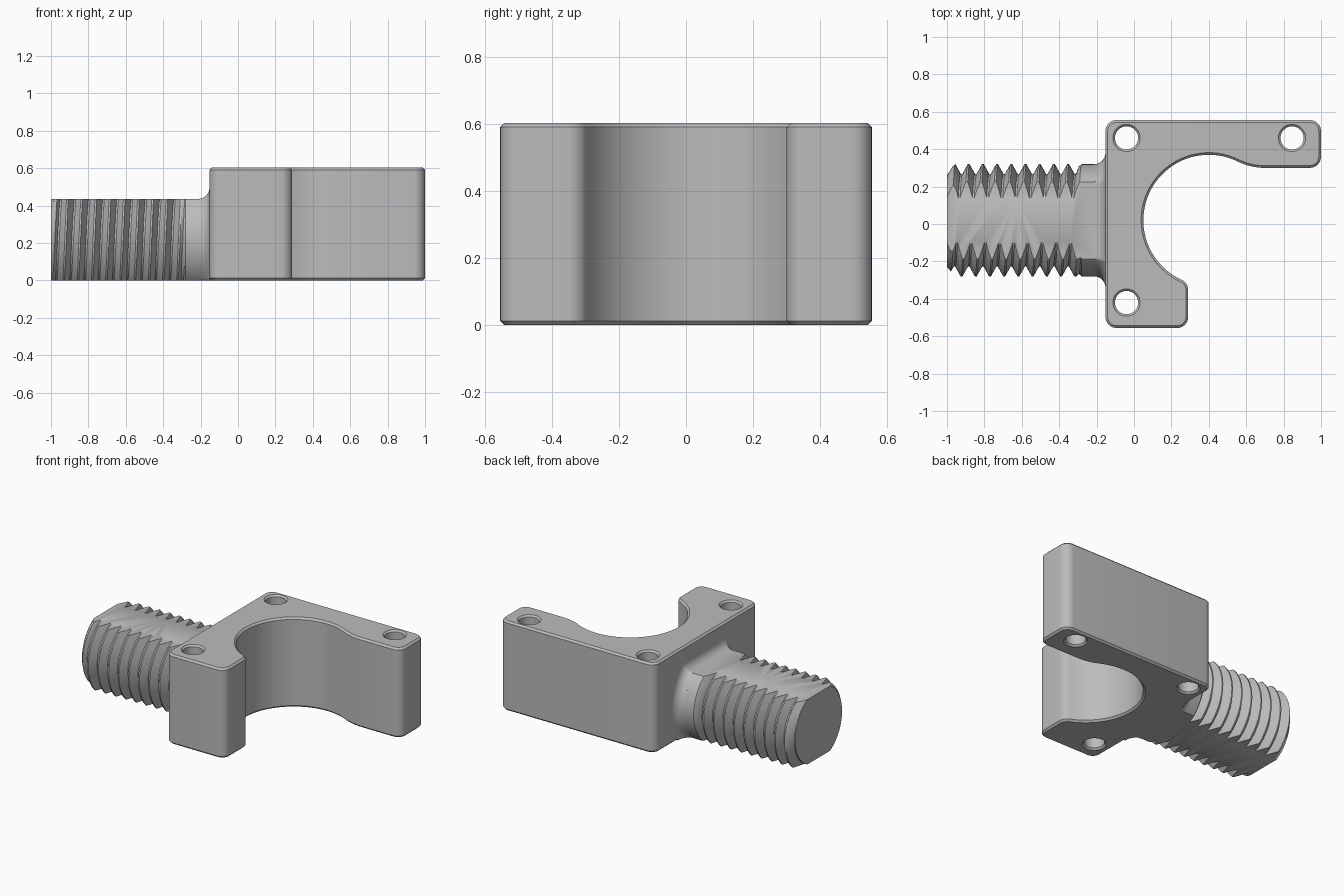
import bpy, bmesh
from math import sin, cos, pi, radians, tau

cube = bpy.data.objects.get("Cube")
if cube:
    bpy.data.objects.remove(cube, do_unlink=True)

grey = bpy.data.materials.new("plain grey")
grey.use_nodes = True
COLOUR = (0.5, 0.5, 0.5, 1)
grey.diffuse_color = COLOUR
grey.node_tree.nodes["Principled BSDF"].inputs["Base Color"].default_value = COLOUR


def clamp(v, low=0.0, high=1.0):
    return max(low, min(high, v))


def make_object(name, bm):
    bmesh.ops.recalc_face_normals(bm, faces=bm.faces[:])
    mesh = bpy.data.meshes.new(name)
    bm.to_mesh(mesh)
    bm.free()
    mesh.materials.append(grey)
    obj = bpy.data.objects.new(name, mesh)
    bpy.context.collection.objects.link(obj)
    return obj


def activate(obj):
    bpy.ops.object.select_all(action='DESELECT')
    obj.select_set(True)
    bpy.context.view_layer.objects.active = obj


def skin(bm, rows, closed):
    """Join rows of points with quads."""
    verts = [[bm.verts.new(p) for p in row] for row in rows]
    count = len(rows[0])
    for a, b in zip(verts, verts[1:]):
        for i in range(count if closed else count - 1):
            k = (i + 1) % count
            bm.faces.new((a[i], a[k], b[k], b[i]))
    return verts


def fill_holes(bm):
    bmesh.ops.holes_fill(bm, edges=[e for e in bm.edges if e.is_boundary], sides=0)


# Bracket body: outline of arcs (centre x, centre y, radius, start, end, steps)
HEIGHT, CHAMFER, R = 0.603, 0.012, 0.06
ARCS = [
    (-0.093, -0.496, R, 180, 270, 8),
    (0.23, -0.496, R, 270, 360, 8),
    (0.23, -0.353, R, 0, 65.5, 6),
    (0.40, 0.02, 0.35, 245.5, 63.7, 40),
    (0.70, 0.628, 0.328, 243.7, 270, 8),
    (0.94, 0.36, R, 270, 360, 8),
    (0.94, 0.496, R, 0, 90, 8),
    (-0.093, 0.496, R, 90, 180, 8),
]
bm = bmesh.new()
outline = []
for cx, cy, r, start, end, steps in ARCS:
    for i in range(steps + 1):
        a = radians(start + (end - start) * i / steps)
        outline.append(bm.verts.new((cx + r * cos(a), cy + r * sin(a), 0)))
bmesh.ops.remove_doubles(bm, verts=bm.verts[:], dist=0.002)
base = bm.faces.new([v for v in outline if v.is_valid])
top = bmesh.ops.extrude_face_region(bm, geom=[base], use_keep_orig=True)["geom"]
for v in top:
    if isinstance(v, bmesh.types.BMVert):
        v.co.z = HEIGHT
rims = [e for e in bm.edges if abs(e.verts[0].co.z - e.verts[1].co.z) < 0.001]
bmesh.ops.recalc_face_normals(bm, faces=bm.faces[:])
bmesh.ops.bevel(bm, geom=rims, offset=CHAMFER, segments=1, affect='EDGES',
                clamp_overlap=False)
bracket = make_object("bracket_body", bm)

# Countersunk screw holes
bm = bmesh.new()
for hx, hy in ((-0.04, 0.46), (0.845, 0.46), (-0.04, -0.42)):
    rows = [[(hx + r * cos(tau * i / 40), hy + r * sin(tau * i / 40), z) for i in range(40)]
            for r, z in ((0.083, -0.01), (0.062, 0.011),
                         (0.062, HEIGHT - 0.011), (0.083, HEIGHT + 0.01))]
    rings = skin(bm, rows, True)
    bm.faces.new(rings[0])
    bm.faces.new(rings[-1])
cutter = make_object("hole_cutter", bm)
cutter.hide_render = True
activate(bracket)
cut = bracket.modifiers.new("holes", 'BOOLEAN')
cut.operation = 'DIFFERENCE'
cut.solver = 'EXACT'
cut.object = cutter
bpy.ops.object.modifier_apply(modifier=cut.name)
bpy.data.objects.remove(cutter, do_unlink=True)

# Threaded shank: helical sheet, then flattened above and below
RADIUS, DEPTH, PITCH = 0.30, 0.052, 0.076
YC, FLAT = 0.02, 0.436
ZC = FLAT / 2
CREST_X, START_X, THREAD_END, NECK_X = -0.922, -1.0, -0.28, -0.213
SIDES = 96


def thread_radius(x, turn):
    p = ((x - CREST_X) / PITCH - turn) % 1
    groove = clamp((min(p, 1 - p) - 0.06) / 0.38)
    fade = clamp((THREAD_END - x) / 0.03)
    return min(RADIUS - DEPTH * groove * fade, 0.25 + 1.2 * (x - START_X))


def shank_point(x, turn):
    r, a = thread_radius(x, turn), tau * turn
    return (x, YC - r * cos(a), ZC + r * sin(a))


bm = bmesh.new()
turns = [i / SIDES for i in range(SIDES + 1)]
rows = []
for k in range(-3, 11):
    for s in (-0.06, 0.06, 0.25, 0.44, 0.56, 0.75):
        rows.append([shank_point(clamp(CREST_X + PITCH * (k + s + t), START_X, THREAD_END), t)
                     for t in turns])
rows.append([shank_point(NECK_X, t) for t in turns])
skin(bm, rows, False)
bmesh.ops.remove_doubles(bm, verts=bm.verts[:], dist=0.0002)
fill_holes(bm)
for z, up in ((FLAT, 1), (0, -1)):
    bmesh.ops.bisect_plane(bm, geom=bm.verts[:] + bm.edges[:] + bm.faces[:],
                           plane_co=(0, 0, z), plane_no=(0, 0, up), clear_outer=True)
    fill_holes(bm)
shank = make_object("threaded_shank", bm)

# Flared fillet where the shank meets the bracket
FILLET, WALL_X = 0.06, -0.153
steps = [(WALL_X - FILLET + FILLET * sin(a), FILLET - FILLET * cos(a))
         for a in (pi / 2 * i / 10 for i in range(11))]
steps.append((WALL_X + CHAMFER, FILLET))
rows = []
for x, d in steps:
    r = RADIUS + d
    rows.append([(x, YC + r * cos(tau * i / 240),
                  clamp(ZC + r * sin(tau * i / 240), 0, FLAT + d)) for i in range(240)])
bm = bmesh.new()
rings = skin(bm, rows, True)
bm.faces.new(rings[0])
bm.faces.new(rings[-1])
flare = make_object("shank_fillet", bm)

for obj in (bracket, shank, flare):
    activate(obj)
    bpy.ops.object.shade_smooth_by_angle(angle=radians(30))
